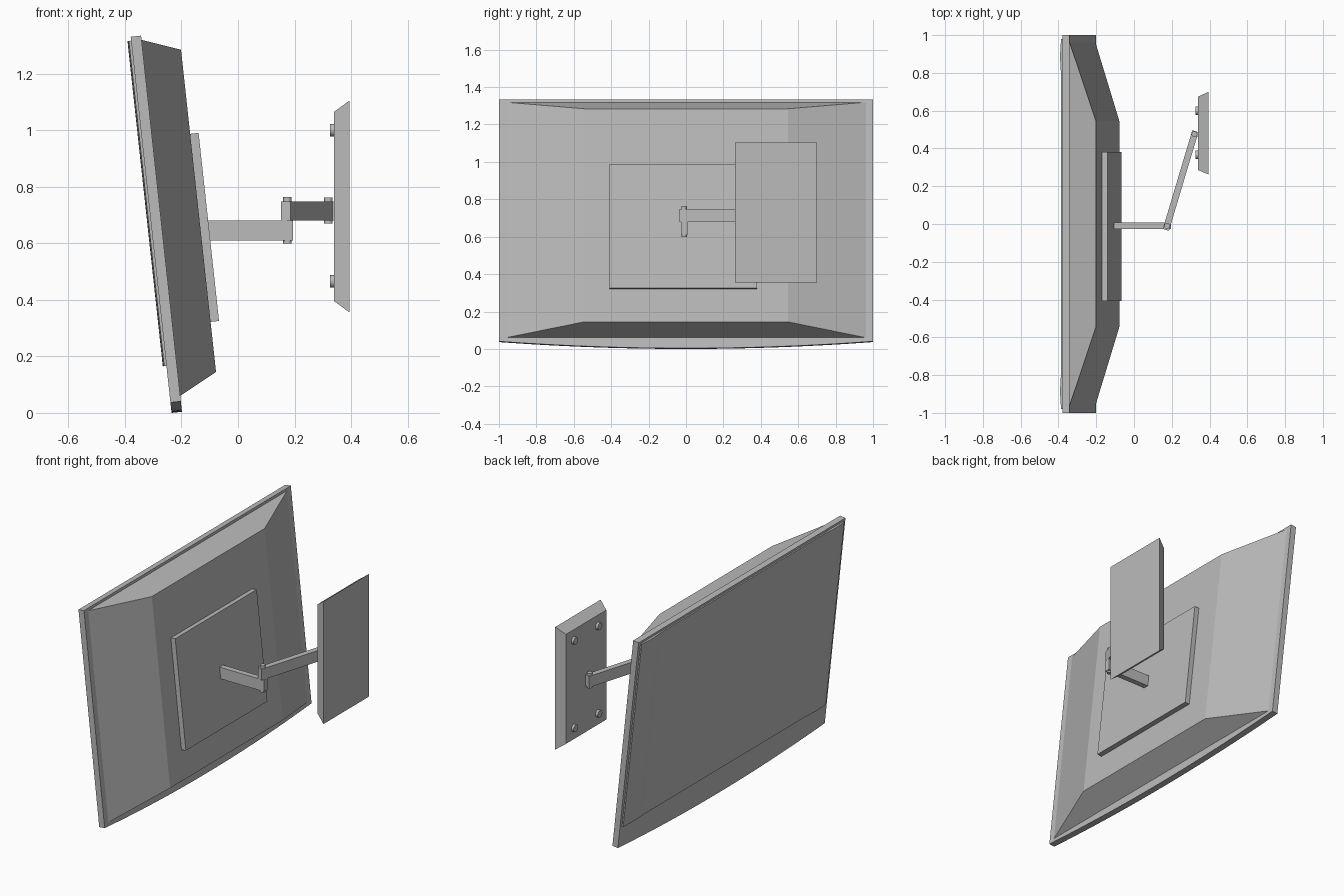
import bpy, bmesh, math
from mathutils import Matrix, Vector

cube = bpy.data.objects.get("Cube")
if cube:
    bpy.data.objects.remove(cube, do_unlink=True)

grey = bpy.data.materials.new("mid grey")
grey.use_nodes = True
colour = (0.5, 0.5, 0.5, 1)
grey.diffuse_color = colour
grey.node_tree.nodes["Principled BSDF"].inputs["Base Color"].default_value = colour

# Tilted screen frame: x = depth backwards, y = across, z = up the panel
tilt = Matrix.Translation((-0.235, 0, 0)) @ Matrix.Rotation(math.radians(-6.2), 4, 'Y')
upright = Matrix.Identity(4)


def loft(name, rings, matrix=upright):
    """Closed solid through two or more rings of equal point count."""
    bm = bmesh.new()
    loops = [[bm.verts.new(matrix @ Vector(p)) for p in ring] for ring in rings]
    n = len(loops[0])
    for a, b in zip(loops, loops[1:]):
        for i in range(n):
            j = (i + 1) % n
            bm.faces.new((a[i], a[j], b[j], b[i]))
    bm.faces.new(loops[0])
    bm.faces.new(loops[-1])
    bmesh.ops.recalc_face_normals(bm, faces=bm.faces)
    mesh = bpy.data.meshes.new(name)
    bm.to_mesh(mesh)
    bm.free()
    mesh.materials.append(grey)
    obj = bpy.data.objects.new(name, mesh)
    bpy.context.collection.objects.link(obj)
    return obj


def rect(x, y0, y1, z0, z1):
    return [(x, y0, z0), (x, y1, z0), (x, y1, z1), (x, y0, z1)]


def box(name, x0, x1, y0, y1, z0, z1, matrix=upright):
    return loft(name, [rect(x, y0, y1, z0, z1) for x in (x0, x1)], matrix)


def cylinder(name, centre, radius, depth, axis):
    turn = Matrix.Rotation(math.pi / 2, 4, 'Y') if axis == 'X' else upright
    rings = [[(radius * math.cos(math.tau * i / 20), radius * math.sin(math.tau * i / 20), h)
              for i in range(20)] for h in (-depth / 2, depth / 2)]
    obj = loft(name, rings, Matrix.Translation(centre) @ turn)
    for p in obj.data.polygons:
        p.use_smooth = len(p.vertices) == 4
    for e in obj.data.edges:
        a, b = (obj.data.vertices[v].co for v in e.vertices)
        e.use_edge_sharp = (a - b).length < radius * 0.5
    return obj


# Bezel panel with a gently bowed bottom edge
steps = 24
bow = [(-1 + 2 * i / steps, 0.037 * (-1 + 2 * i / steps) ** 2) for i in range(steps + 1)]
outline = bow + [(1, 1.338), (-1, 1.338)]
loft("bezel", [[(x, y, z) for y, z in outline] for x in (0, 0.037)], tilt)

# Tapered rear housing
loft("rear_housing", [rect(0.036, -0.965, 0.965, 0.056, 1.323),
                      rect(0.172, -0.545, 0.545, 0.127, 1.273)], tilt)

# Front screen plate, with shallow rounded strips at both sides
box("screen", -0.008, 0.001, -0.8, 0.8, 0.167, 1.324, tilt)
for side, name in ((1, "left_strip"), (-1, "right_strip")):
    arc = [(-0.008 - 0.005 * math.sin(math.pi * i / 8), side * (0.79 + 0.19 * i / 8))
           for i in range(9)]
    profile = [(0.001, side * 0.79)] + arc + [(0.001, side * 0.98)]
    strip = loft(name, [[(x, y, z) for x, y in profile] for z in (0.167, 1.324)], tilt)
    for p in strip.data.polygons:
        p.use_smooth = len(p.vertices) == 4 and p.normal.x < -0.8

# Mounting plate on the housing
box("mounting_plate", 0.17, 0.202, -0.408, 0.38, 0.305, 0.974, tilt)

# Two-part swing arm
box("front_arm", -0.12, 0.195, -0.027, 0.007, 0.61, 0.68)
elbow, wrist = Vector((0.175, -0.01, 0)), Vector((0.32, 0.475, 0))
reach = wrist - elbow
swing = Matrix.Translation(elbow) @ Matrix.Rotation(math.atan2(reach.y, reach.x), 4, 'Z')
box("rear_arm", -0.022, reach.length + 0.017, -0.017, 0.017, 0.68, 0.748, swing)
cylinder("elbow_pin", elbow + Vector((0, 0, 0.681)), 0.015, 0.164, 'Z')
cylinder("wall_pin", wrist + Vector((0, 0, 0.716)), 0.015, 0.092, 'Z')
box("wall_bracket", 0.318, 0.345, 0.462, 0.488, 0.68, 0.748)

# Bevelled wall plate and its four bolts
loft("wall_plate", [rect(0.34, 0.285, 0.675, 0.395, 1.065),
                    rect(0.395, 0.262, 0.7, 0.355, 1.105)])
for y in (0.367, 0.6):
    for z in (0.465, 1.0):
        cylinder("wall_bolt", (0.334, y, z), 0.022, 0.018, 'X')
